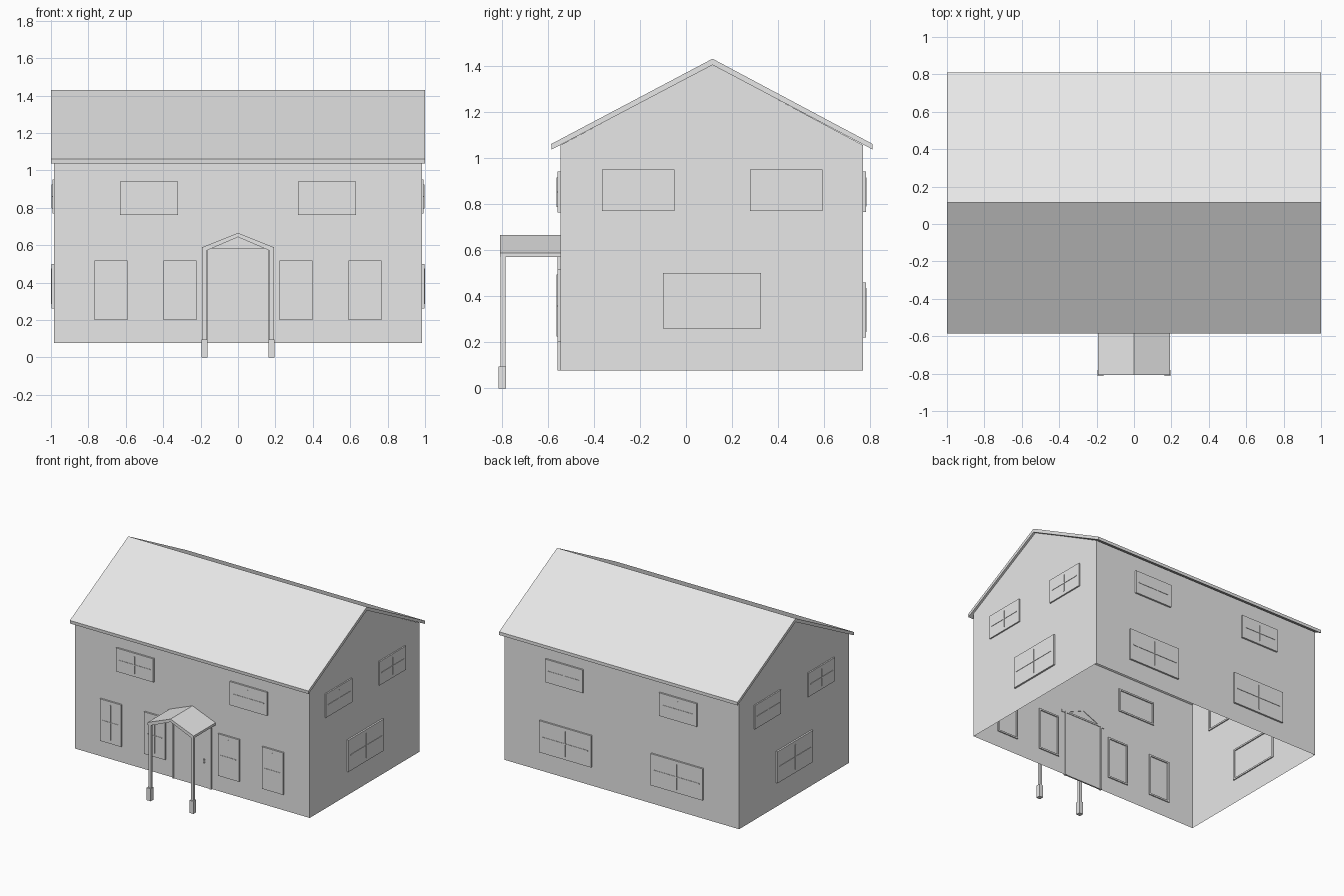
import bpy
import bmesh
from math import radians
from mathutils import Matrix, Vector

cube = bpy.data.objects.get("Cube")
if cube:
    bpy.data.objects.remove(cube, do_unlink=True)

# One plain grey for the whole house
grey = bpy.data.materials.new("plain_grey")
grey.use_nodes = True
grey.diffuse_color = (0.8, 0.8, 0.8, 1)
grey.node_tree.nodes["Principled BSDF"].inputs["Base Color"].default_value = (0.8, 0.8, 0.8, 1)


def finish(name, bm, matrix=None):
    mesh = bpy.data.meshes.new(name)
    bm.to_mesh(mesh)
    bm.free()
    mesh.materials.append(grey)
    obj = bpy.data.objects.new(name, mesh)
    bpy.context.collection.objects.link(obj)
    if matrix:
        obj.matrix_world = matrix
    return obj


def add_box(bm, x, y, z):
    """Box between the (low, high) pairs given for each axis."""
    lo, hi = Vector((x[0], y[0], z[0])), Vector((x[1], y[1], z[1]))
    m = Matrix.Translation((lo + hi) / 2) @ Matrix.Diagonal((*(hi - lo), 1))
    bmesh.ops.create_cube(bm, size=1, matrix=m)


def box(name, x, y, z):
    bm = bmesh.new()
    add_box(bm, x, y, z)
    return finish(name, bm)


def prism(name, points, axis, start, end):
    """Extrude a closed profile along x or y; points are (other axis, z)."""
    bm = bmesh.new()
    place = (lambda p: (start, *p)) if axis == "x" else (lambda p: (p[0], start, p[1]))
    face = bm.faces.new([bm.verts.new(place(p)) for p in points])
    new = bmesh.ops.extrude_face_region(bm, geom=[face])["geom"]
    shift = (end - start, 0, 0) if axis == "x" else (0, end - start, 0)
    bmesh.ops.translate(bm, vec=shift, verts=[v for v in new if isinstance(v, bmesh.types.BMVert)])
    bmesh.ops.recalc_face_normals(bm, faces=bm.faces)
    return finish(name, bm)


# Wall shell: gabled prism, open underneath and under the roof
FRONT, BACK, SIDE, BASE = -0.545, 0.768, 0.983, 0.078
RIDGE = 0.115
walls = prism("walls", [(FRONT, BASE), (BACK, BASE), (BACK, 1.055),
                        (RIDGE, 1.405), (FRONT, 1.055)], "x", -SIDE, SIDE)
bm = bmesh.new()
bm.from_mesh(walls.data)
bm.normal_update()
bmesh.ops.delete(bm, geom=[f for f in bm.faces if abs(f.normal.z) > 0.1], context="FACES")
bm.to_mesh(walls.data)
bm.free()

# Main roof: two slabs meeting at the ridge
prism("main_roof", [(-0.585, 1.06), (RIDGE, 1.43), (0.81, 1.06), (0.81, 1.036),
                    (RIDGE, 1.403), (-0.583, 1.036)], "x", -1, 1)


def window(name, wall, u, z, depth=0.013):
    """Window on a wall: u is the span along it, local -y points outward."""
    turn, origin = {"front": (0, (0, FRONT, 0)), "back": (180, (0, BACK, 0)),
                    "left": (90, (SIDE, 0, 0)), "right": (-90, (-SIDE, 0, 0))}[wall]
    bm = bmesh.new()
    rim, bar = 0.012, 0.003
    (u0, u1), (z0, z1) = u, z
    um, zm = (u0 + u1) / 2, (z0 + z1) / 2
    deep = (-depth, 0.008)
    # frame
    for a, b in ((u0, u0 + rim), (u1 - rim, u1)):
        add_box(bm, (a, b), deep, z)
    for a, b in ((z0, z0 + rim), (z1 - rim, z1)):
        add_box(bm, (u0 + rim, u1 - rim), deep, (a, b))
    # pane and glazing bars
    add_box(bm, (u0 + rim, u1 - rim), (-depth, -depth + 0.004), (z0 + rim, z1 - rim))
    proud = (-depth - 0.003, -depth)
    inset = 0.025
    add_box(bm, (u0 + inset, u1 - inset), proud, (zm - bar, zm + bar))
    add_box(bm, (um - bar, um + bar), proud, (z0 + inset, z1 - inset))
    return finish(name, bm, Matrix.Translation(origin) @ Matrix.Rotation(radians(turn), 4, "Z"))


# Front and back windows, mirrored about the middle
for s, tag in ((1, "left"), (-1, "right")):
    def span(a, b):
        return tuple(sorted((s * a, s * b)))
    window(f"front_upper_window_{tag}", "front", span(0.32, 0.632), (0.762, 0.94))
    window(f"front_inner_window_{tag}", "front", span(0.222, 0.398), (0.2, 0.518))
    window(f"front_outer_window_{tag}", "front", span(0.59, 0.768), (0.2, 0.518))
    window(f"back_upper_window_{tag}", "back", span(0.32, 0.635), (0.765, 0.94))
    window(f"back_lower_window_{tag}", "back", span(0.25, 0.685), (0.22, 0.46))

    # Gable windows; the right wall runs the other way along y
    window(f"{tag}_gable_front_window", tag, span(-0.365, -0.05), (0.77, 0.95), 0.01)
    window(f"{tag}_gable_back_window", tag, span(0.278, 0.592), (0.77, 0.95), 0.01)
    window(f"{tag}_gable_lower_window", tag, span(-0.1, 0.325), (0.26, 0.5))

    # Porch post on its footing, and door jamb
    box(f"porch_post_{tag}", span(0.168, 0.189), (-0.804, -0.784), (0.09, 0.585))
    box(f"porch_footing_{tag}", span(0.163, 0.196), (-0.813, -0.78), (0, 0.095))
    box(f"door_jamb_{tag}", span(0.15, 0.165), (FRONT - 0.012, FRONT + 0.008), (BASE, 0.58))

# Door
box("door_head", (-0.165, 0.165), (FRONT - 0.012, FRONT + 0.008), (0.57, 0.582))
box("door", (-0.15, 0.15), (FRONT - 0.007, FRONT + 0.004), (BASE, 0.57))
for name, z in (("door_knob", 0.29), ("door_lock", 0.268)):
    box(name, (0.1, 0.11), (FRONT - 0.015, FRONT), (z - 0.005, z + 0.005))

# Porch roof, open underneath
prism("porch_roof", [(-0.193, 0.588), (0, 0.665), (0.193, 0.588), (0.193, 0.57),
                     (0.17, 0.57), (0, 0.643), (-0.17, 0.57), (-0.193, 0.57)],
      "y", -0.808, FRONT + 0.004)
